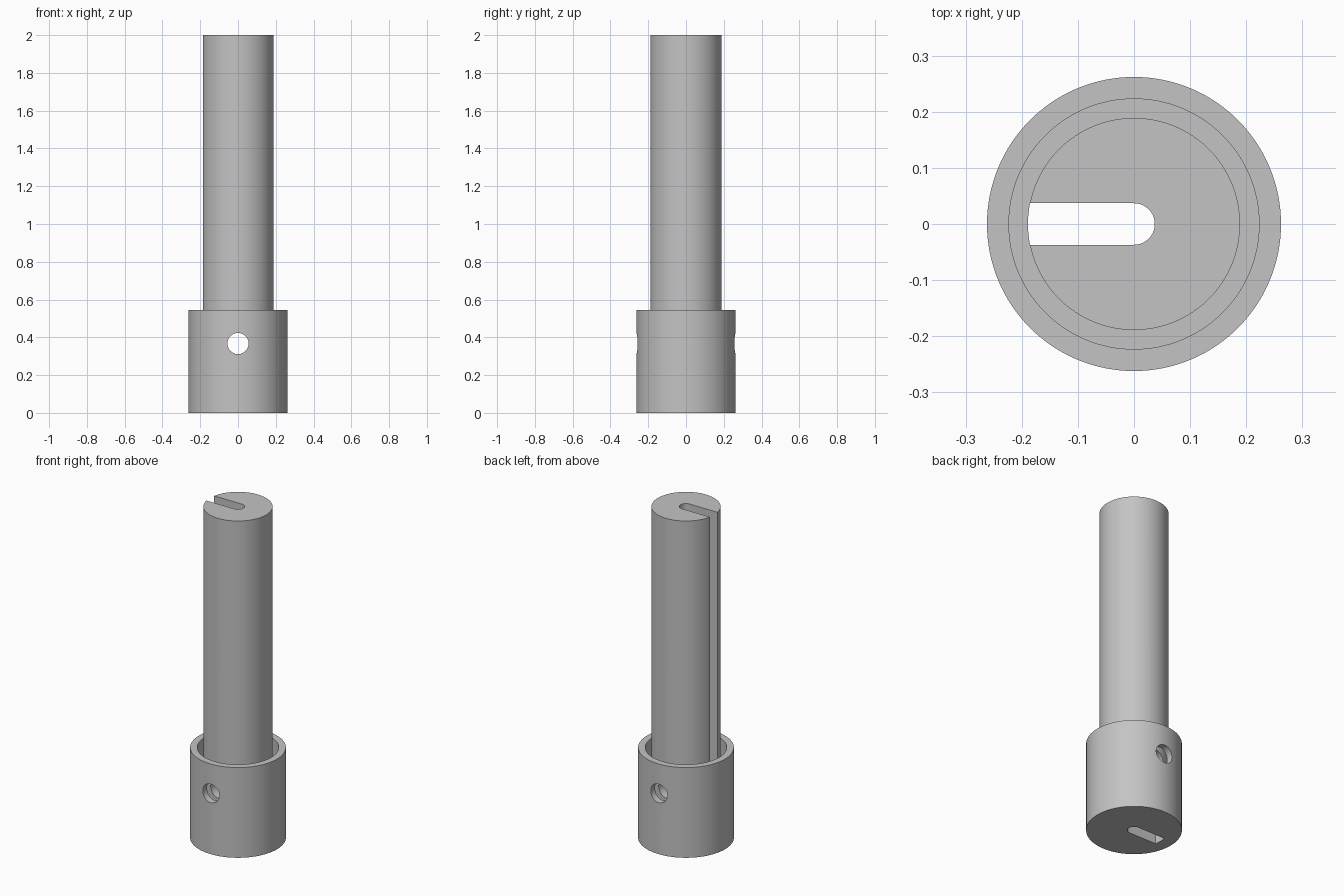
import bpy
import bmesh
from math import sin, cos, pi, asin, radians

old = bpy.data.objects.get("Cube")
if old:
    bpy.data.objects.remove(old, do_unlink=True)

ROD_R, CUP_R, CUP_IN = 0.189, 0.262, 0.223
HEIGHT, CUP_H, FLOOR = 2.0, 0.545, 0.075
SLOT_R, HOLE_R, HOLE_Z = 0.037, 0.056, 0.367

grey = bpy.data.materials.new("plain grey")
grey.use_nodes = True
grey.diffuse_color = (0.55, 0.55, 0.55, 1)
grey.node_tree.nodes["Principled BSDF"].inputs["Base Color"].default_value = (0.55, 0.55, 0.55, 1)


def make_object(name, bm):
    bmesh.ops.recalc_face_normals(bm, faces=bm.faces)
    mesh = bpy.data.meshes.new(name)
    bm.to_mesh(mesh)
    bm.free()
    mesh.materials.append(grey)
    obj = bpy.data.objects.new(name, mesh)
    bpy.context.collection.objects.link(obj)
    return obj


def lathe(name, profile, steps=128):
    bm = bmesh.new()
    verts = [bm.verts.new((r, 0, z)) for r, z in profile]
    edges = [bm.edges.new(pair) for pair in zip(verts, verts[1:])]
    bmesh.ops.spin(bm, geom=verts + edges, cent=(0, 0, 0), axis=(0, 0, 1),
                   angle=2 * pi, steps=steps)
    bmesh.ops.remove_doubles(bm, verts=bm.verts, dist=1e-5)
    return make_object(name, bm)


def prism(name, outline, low, high):
    bm = bmesh.new()
    face = bm.faces.new([bm.verts.new((x, y, low)) for x, y in outline])
    moved = bmesh.ops.extrude_face_region(bm, geom=[face], use_keep_orig=True)["geom"]
    top = [v for v in moved if isinstance(v, bmesh.types.BMVert)]
    bmesh.ops.translate(bm, verts=top, vec=(0, 0, high - low))
    return make_object(name, bm)


# Collar cup and rod turned as one solid
shaft = lathe("collared_rod", [
    (0, 0), (CUP_R, 0), (CUP_R, CUP_H), (CUP_IN, CUP_H), (CUP_IN, FLOOR),
    (ROD_R, FLOOR), (ROD_R, HEIGHT), (0, HEIGHT)])

# Slot along the rod, open on one side, with a round inner end
round_end = [(SLOT_R * cos(a), SLOT_R * sin(a))
             for a in (pi * (i / 24 - 0.5) for i in range(25))]
open_end = [(-0.205, SLOT_R), (-0.205, -SLOT_R)]
rod_slot = prism("rod_slot_cutter", round_end + open_end, FLOOR - 0.001, HEIGHT + 0.1)

# Slot through the cup floor, ending at the rod's outline
spread = asin(SLOT_R / ROD_R)
arc_end = [(-ROD_R * cos(a), ROD_R * sin(a))
           for a in (spread * (1 - i / 4) for i in range(9))]
floor_slot = prism("floor_slot_cutter", round_end + arc_end, -0.1, FLOOR + 0.05)

# Cross hole from front to back
bm = bmesh.new()
bmesh.ops.create_cone(bm, cap_ends=True, segments=64, radius1=HOLE_R,
                      radius2=HOLE_R, depth=1)
for v in bm.verts:
    v.co = (v.co.x, v.co.z, v.co.y + HOLE_Z)
cross_hole = make_object("cross_hole_cutter", bm)

# Cut, then shade smooth with sharp edges kept
bpy.ops.object.select_all(action='DESELECT')
bpy.context.view_layer.objects.active = shaft
shaft.select_set(True)
for cutter in (rod_slot, floor_slot, cross_hole):
    mod = shaft.modifiers.new(cutter.name, 'BOOLEAN')
    mod.operation, mod.solver, mod.object = 'DIFFERENCE', 'EXACT', cutter
    bpy.ops.object.modifier_apply(modifier=mod.name)
    bpy.data.objects.remove(cutter, do_unlink=True)
bpy.ops.object.shade_smooth_by_angle(angle=radians(30))
